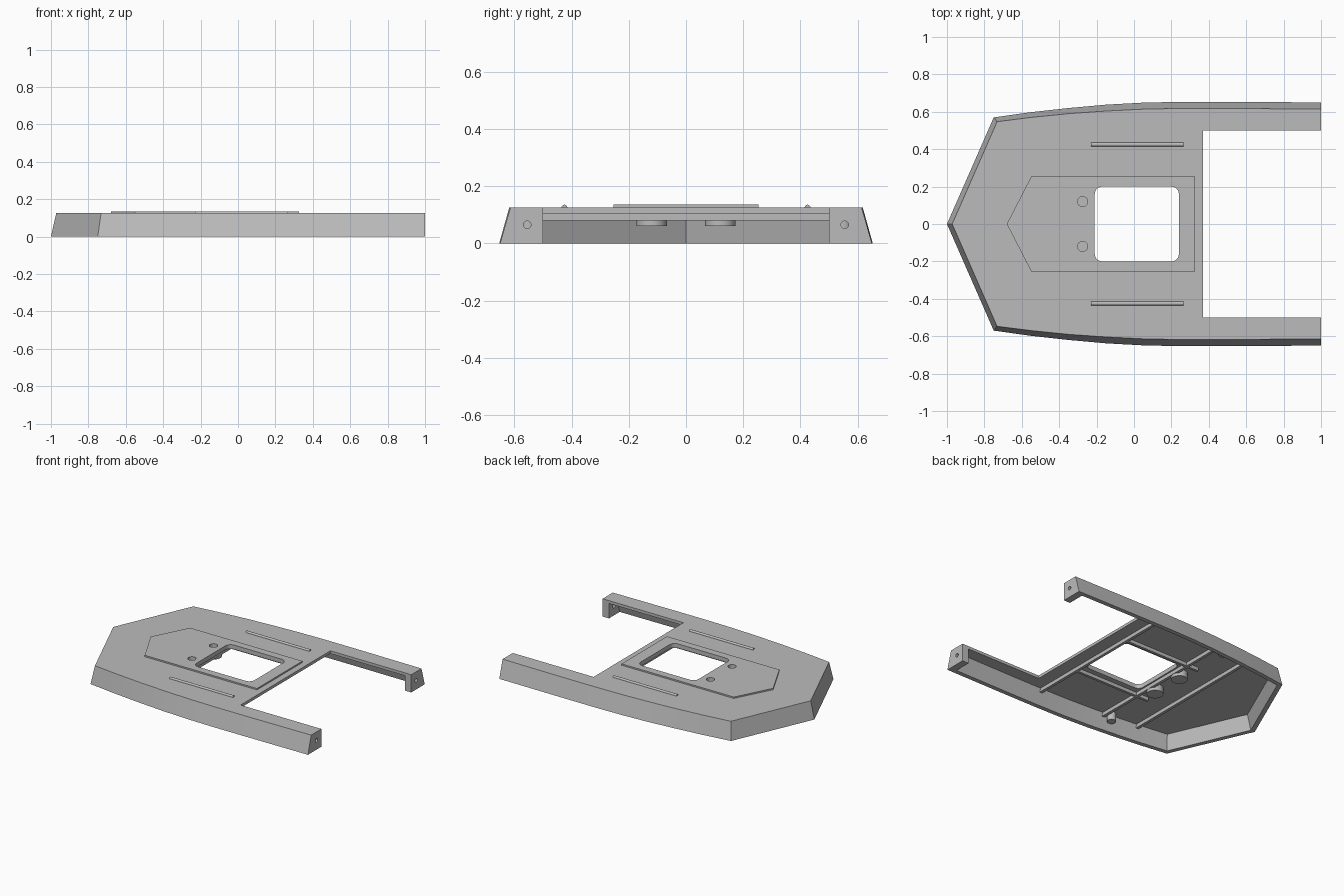
import bpy, bmesh, math
from mathutils import Vector

old = bpy.data.objects.get("Cube")
if old:
    bpy.data.objects.remove(old, do_unlink=True)

GREY = (0.5, 0.5, 0.5, 1)
mat = bpy.data.materials.new("plain grey")
mat.use_nodes = True
mat.diffuse_color = GREY
mat.node_tree.nodes["Principled BSDF"].inputs["Base Color"].default_value = GREY

DECK_TOP, DECK_UNDER, PLATE_TOP = 0.125, 0.105, 0.135


def finish(name, bm):
    bmesh.ops.recalc_face_normals(bm, faces=bm.faces)
    mesh = bpy.data.meshes.new(name)
    bm.to_mesh(mesh)
    bm.free()
    mesh.materials.append(mat)
    obj = bpy.data.objects.new(name, mesh)
    bpy.context.collection.objects.link(obj)
    return obj


def loft(name, low, high, z0, z1):
    """Closed solid between two matching outlines."""
    bm = bmesh.new()
    a = [bm.verts.new((x, y, z0)) for x, y in low]
    b = [bm.verts.new((x, y, z1)) for x, y in high]
    bm.faces.new(a)
    bm.faces.new(b)
    for i in range(len(a)):
        j = (i + 1) % len(a)
        bm.faces.new((a[i], a[j], b[j], b[i]))
    return finish(name, bm)


def box(name, x0, x1, y0, y1, z0, z1):
    pts = [(x0, y0), (x1, y0), (x1, y1), (x0, y1)]
    return loft(name, pts, pts, z0, z1)


def circle(cx, cy, r, n=32):
    return [(cx + r * math.cos(math.tau * i / n), cy + r * math.sin(math.tau * i / n))
            for i in range(n)]


def disc(name, x, y, r, z0, z1):
    pts = circle(x, y, r)
    return loft(name, pts, pts, z0, z1)


def rod(name, x0, x1, y, z, r):
    """Cylinder lying along x."""
    obj = loft(name, circle(0, 0, r, 24), circle(0, 0, r, 24), x0, x1)
    for v in obj.data.vertices:
        v.co = (v.co.z, y + v.co.x, z + v.co.y)
    return obj


def inset(pts, d):
    """Mitred inward offset of a counter-clockwise outline."""
    out = []
    for i, p in enumerate(pts):
        p = Vector(p)
        e1 = (p - Vector(pts[i - 1])).normalized()
        e2 = (Vector(pts[(i + 1) % len(pts)]) - p).normalized()
        n1, n2 = Vector((-e1.y, e1.x)), Vector((-e2.y, e2.x))
        out.append(tuple(p + (n1 + n2) * d / (1 + n1.dot(n2))))
    return out


def cut(obj, *cutters):
    bpy.context.view_layer.objects.active = obj
    for c in cutters:
        m = obj.modifiers.new("cut", "BOOLEAN")
        m.operation, m.solver, m.object = "DIFFERENCE", "EXACT", c
        bpy.ops.object.modifier_apply(modifier=m.name)


# Hull outline stations: x, half width at the foot, half width at the deck
stations = [(-0.75, 0.57, 0.547), (-0.55, 0.598, 0.57), (-0.35, 0.62, 0.59),
            (-0.15, 0.638, 0.604), (0.05, 0.649, 0.614), (0.25, 0.653, 0.618),
            (0.5, 0.653, 0.618), (1, 0.65, 0.614)]


def outline(column, tip, shift):
    side = [(s[0] + (shift if s[0] < -0.7 else 0), s[column]) for s in stations]
    return [(tip, 0)] + [(x, -y) for x, y in side] + side[::-1]


low, high = outline(1, -1, 0), outline(2, -0.972, 0.018)
body = loft("hull_shell", low, high, 0, DECK_TOP)

# Hollow underside, rear notch, window and holes
clip = lambda pts: [(min(x, 0.95), y) for x, y in inset(pts, 0.03)]
cavity = loft("cavity_cutter", clip(low), clip(high), -0.002, DECK_UNDER)
notch = box("notch_cutter", 0.37, 1.2, -0.5, 0.5, -0.1, 0.3)
r = 0.04
corners = [(0.24 - r, 0.2 - r), (-0.21 + r, 0.2 - r), (-0.21 + r, -0.2 + r), (0.24 - r, -0.2 + r)]
win = [(cx + r * math.cos(a), cy + r * math.sin(a)) for k, (cx, cy) in enumerate(corners)
       for a in [(k + i / 6) * math.pi / 2 for i in range(7)]]
window = loft("window_cutter", win, win, -0.1, 0.3)
sockets = [disc("socket_cutter", -0.275, s * 0.12, 0.027, 0.09, 0.3) for s in (-1, 1)]
bolts = [rod("bolt_cutter", 0.9, 1.1, s * 0.555, 0.065, 0.013) for s in (-1, 1)]
cut(body, cavity, notch, window, *sockets, *bolts)
parts = [body]

# Raised centre plate
hexa = [(-0.68, 0), (-0.55, -0.253), (0.325, -0.253), (0.325, 0.253), (-0.55, 0.253)]
plate = loft("centre_plate", hexa, hexa, DECK_TOP, PLATE_TOP)
cut(plate, window, *sockets)
parts.append(plate)

# Underside ribs
for i, (x, half) in enumerate([(0.27, 0.6), (-0.23, 0.585), (-0.49, 0.555)]):
    parts.append(box(f"cross_rib_{i + 1}", x - 0.01, x + 0.01, -half, half, 0.08, DECK_UNDER))

# Paired parts
for side, s, hole in (("right", -1, sockets[0]), ("left", 1, sockets[1])):
    parts.append(box(f"{side}_long_rib", -0.32, 0.27, s * 0.247 - 0.009, s * 0.247 + 0.009,
                     0.081, DECK_UNDER))
    parts.append(rod(f"{side}_deck_rail", -0.23, 0.265, s * 0.425, 0.125, 0.01))
    boss = disc(f"{side}_socket_boss", -0.275, s * 0.12, 0.053, 0.06, DECK_UNDER)
    cut(boss, hole)
    parts.append(boss)
    stud = disc(f"{side}_side_boss", -0.275, s * 0.55, 0.03, 0.05, DECK_UNDER)
    parts.append(stud)

for c in [cavity, notch, window, *sockets, *bolts]:
    bpy.data.objects.remove(c, do_unlink=True)

# Smooth curved walls, keep hard edges
bpy.ops.object.select_all(action="DESELECT")
for p in parts:
    p.select_set(True)
bpy.context.view_layer.objects.active = body
bpy.ops.object.shade_smooth_by_angle(angle=math.radians(30))
